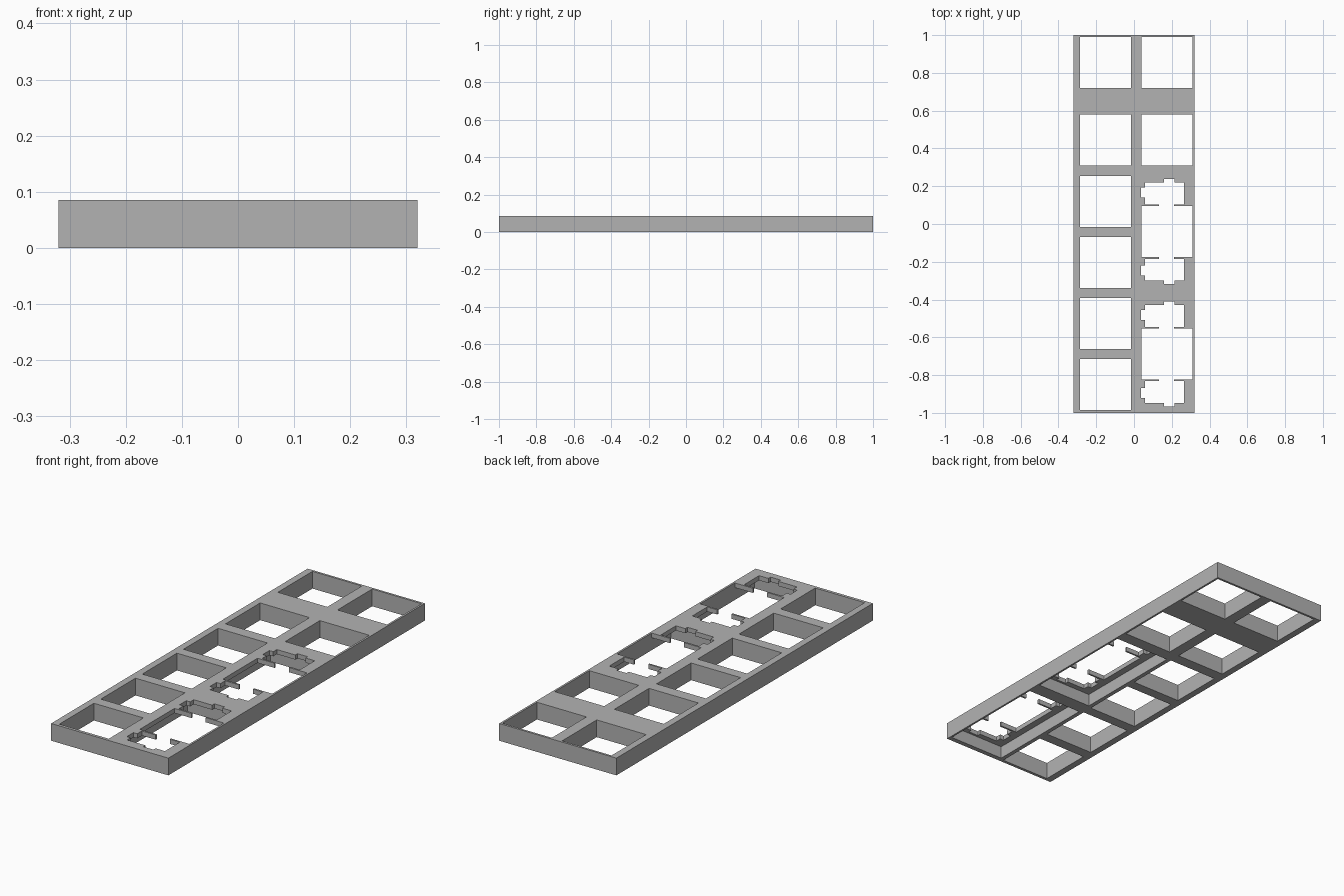
import bpy

if "Cube" in bpy.data.objects:
    bpy.data.objects.remove(bpy.data.objects["Cube"], do_unlink=True)

HEIGHT = 0.085      # full thickness of the plate
SKIN = 0.023        # thin top skin left above the stabilizer pockets
HALF = 0.135        # half of a square key opening
LEFT_X, RIGHT_X = -0.151, 0.175

grey = bpy.data.materials.new("plain grey")
grey.use_nodes = True
colour = (0.45, 0.45, 0.45, 1)
grey.diffuse_color = colour
grey.node_tree.nodes["Principled BSDF"].inputs["Base Color"].default_value = colour


def box(name, x0, x1, y0, y1, z0, z1):
    bpy.ops.mesh.primitive_cube_add(size=1)
    obj = bpy.context.object
    obj.name = name
    for v in obj.data.vertices:
        v.co.x = x1 if v.co.x > 0 else x0
        v.co.y = y1 if v.co.y > 0 else y0
        v.co.z = z1 if v.co.z > 0 else z0
    return obj


# Main plate
plate = box("switch_plate", -0.32, 0.32, -1, 1, 0, HEIGHT)
plate.data.materials.append(grey)
cutters = []


def cut(x0, x1, y0, y1, z0=-0.1, z1=0.2):
    cutter = box("cutter", x0, x1, min(y0, y1), max(y0, y1), z0, z1)
    cutter.hide_render = True
    mod = plate.modifiers.new("cut", 'BOOLEAN')
    mod.operation = 'DIFFERENCE'
    mod.solver = 'EXACT'
    mod.object = cutter
    cutters.append(cutter)


def key_opening(x, y):
    cut(x - HALF, x + HALF, y - HALF, y + HALF)


# Wide keys: pocket from below, then the stabilizer outline on both sides
STABILIZER = [
    (0.058, 0.265, 0.144, 0.260),   # body
    (0.159, 0.214, 0.200, 0.277),   # outer notch
    (0.037, 0.100, 0.180, 0.232),   # side notch
    (0.133, 0.211, 0.100, 0.180),   # slot into the key opening
]
for y in (-0.688, -0.040):
    cut(0.005, 0.3105, y - 0.288, y + 0.288, -0.1, HEIGHT - SKIN)
    key_opening(RIGHT_X, y)
    for side in (-1, 1):
        for x0, x1, d0, d1 in STABILIZER:
            cut(x0, x1, y + side * d0, y + side * d1)

# Plain key openings
for y in (0.854, 0.446, 0.118, -0.203, -0.526, -0.850):
    key_opening(LEFT_X, y)
for y in (0.854, 0.446):
    key_opening(RIGHT_X, y)

# Bake the cuts and remove the cutters
depsgraph = bpy.context.evaluated_depsgraph_get()
baked = bpy.data.meshes.new_from_object(plate.evaluated_get(depsgraph))
plate.modifiers.clear()
plate.data = baked
baked.materials.clear()
baked.materials.append(grey)
for cutter in cutters:
    bpy.data.objects.remove(cutter, do_unlink=True)
